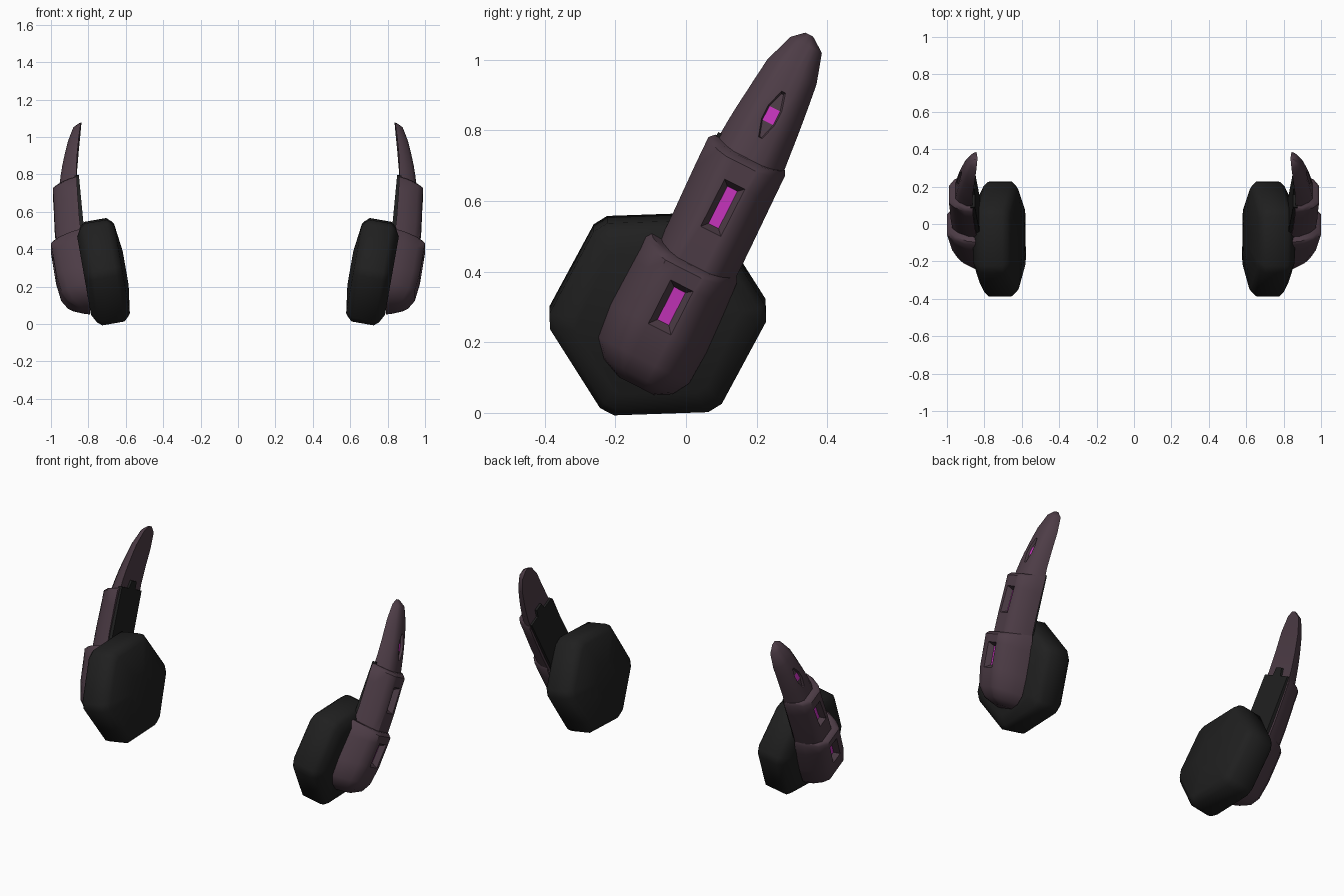
import bpy, bmesh, math
from mathutils import Vector, Matrix

if "Cube" in bpy.data.objects:
    bpy.data.objects.remove(bpy.data.objects["Cube"])


def material(name, rgb):
    m = bpy.data.materials.new(name)
    m.diffuse_color = (*rgb, 1)
    m.use_nodes = True
    m.node_tree.nodes["Principled BSDF"].inputs["Base Color"].default_value = m.diffuse_color
    return m


PURPLE = material("dusky purple", (0.075, 0.046, 0.062))
BLACK = material("soft black", (0.014, 0.014, 0.014))
MAGENTA = material("glowing magenta", (0.58, 0.035, 0.52))

# The arm leans back: s runs along it, t across it
LEAN = math.radians(27)


def place(s, t, x):
    c, n = math.cos(LEAN), math.sin(LEAN)
    return Vector((x, n * s + c * t, c * s - n * t))


def finish(bm, name, mats, angle):
    """Turn the right-hand part into an object, mirrored to the left."""
    mesh = bpy.data.meshes.new(name)
    bm.to_mesh(mesh)
    bm.free()
    ob = bpy.data.objects.new(name, mesh)
    bpy.context.collection.objects.link(ob)
    for m in mats:
        mesh.materials.append(m)
    bpy.ops.object.select_all(action='DESELECT')
    ob.select_set(True)
    bpy.context.view_layer.objects.active = ob
    bpy.ops.object.shade_smooth_by_angle(angle=math.radians(angle))
    mod = ob.modifiers.new("Mirror", 'MIRROR')
    mod.use_axis[0] = True
    mod.use_mirror_merge = False
    return ob


def loft(bm, rings):
    """Skin closed rings of points and cap both ends."""
    loops = [[bm.verts.new(p) for p in r] for r in rings]
    n = len(loops[0])
    rows = [[bm.faces.new((a[i], a[(i + 1) % n], b[(i + 1) % n], b[i]))
             for i in range(n)] for a, b in zip(loops, loops[1:])]
    bm.faces.new(loops[0][::-1])
    bm.faces.new(loops[-1])
    bmesh.ops.recalc_face_normals(bm, faces=bm.faces[:])
    return rows


def section(s, t0, t1, xin, xout, dip=0, win=(-0.21, -0.138)):
    """Rounded trapezoid section with two points marking the window sides."""
    w, d = t1 - t0, xout - xin
    lo, hi = t0 + 0.30 * w, t1 - 0.32 * w
    wl, wr = max(win[0], lo), min(win[1], hi)
    if wr - wl < 0.01:
        wl, wr = lo, hi
    pts = [(t0, 0), (t0 + .04 * w, .35), (t0 + .16 * w, .78), (t0 + .28 * w, 1),
           (wl, 1), (wr, 1),
           (t1 - .30 * w, 1), (t1 - .16 * w, .78), (t1 - .04 * w, .35), (t1, 0)]
    return [place(s - dip * d * k, t, xin + d * k) for t, k in pts]


def shell(name, rings, window_rows, thickness, depth, lit):
    bm = bmesh.new()
    rows = loft(bm, [section(*r) for r in rings])
    faces = [rows[r][4] for r in window_rows]
    bmesh.ops.inset_region(bm, faces=faces, thickness=thickness, depth=-depth,
                           use_even_offset=True)
    for r in lit:
        rows[r][4].material_index = 1
    return finish(bm, name, [PURPLE, MAGENTA], 45)


# Lower shell with rounded foot and cuff lip
shell("lower_shell", [
    (0.004, -0.215, -0.105, 0.790, 0.850),
    (0.030, -0.278, -0.058, 0.793, 0.910),
    (0.078, -0.322, -0.030, 0.798, 0.945),
    (0.177, -0.334, -0.026, 0.811, 0.972),
    (0.316, -0.332, -0.033, 0.828, 0.993),
    (0.395, -0.330, -0.039, 0.838, 1.000, 0.22),
    (0.410, -0.318, -0.048, 0.840, 0.985, 0.22),
], [3], 0.018, 0.03, [3])

# Middle shell
MID = (-0.203, -0.139)
shell("middle_shell", [
    (0.340, -0.286, -0.047, 0.832, 0.968, 0, MID),
    (0.490, -0.290, -0.049, 0.848, 0.980, 0, MID),
    (0.640, -0.296, -0.053, 0.858, 0.986, 0, MID),
    (0.725, -0.298, -0.055, 0.862, 0.990, 0.2, MID),
    (0.740, -0.284, -0.063, 0.862, 0.974, 0.2, MID),
], [1], 0.016, 0.03, [1])

# Pointed tip with a narrow slit
THIN, WIDE = (-0.172, -0.160), (-0.188, -0.146)
shell("tip_shell", [
    (0.680, -0.276, -0.058, 0.860, 0.960, 0, THIN),
    (0.790, -0.270, -0.069, 0.864, 0.947, 0, THIN),
    (0.840, -0.266, -0.074, 0.862, 0.940, 0, WIDE),
    (0.885, -0.261, -0.079, 0.860, 0.932, 0, WIDE),
    (0.935, -0.256, -0.085, 0.856, 0.922, 0, THIN),
    (0.997, -0.249, -0.093, 0.851, 0.908, 0, THIN),
    (1.083, -0.220, -0.120, 0.842, 0.880, 0, THIN),
    (1.113, -0.188, -0.163, 0.838, 0.850, 0, THIN),
], [1, 2, 3], 0.004, 0.014, [2])

# Inner lining plate with a tab on top
bm = bmesh.new()
outline = [(0.15, -0.28), (0.75, -0.28), (0.75, -0.205), (0.795, -0.195),
           (0.795, -0.145), (0.75, -0.135), (0.75, -0.068), (0.15, -0.06)]


def inner_x(s):
    return 0.816 + 0.085 * (s - 0.2) if s < 0.76 else 0.862


loft(bm, [[place(s, t, inner_x(s) + off) for s, t in outline]
          for off in (-0.012, 0.012)])
finish(bm, "inner_plate", [BLACK], 30)

# Ear cushion: six sides with trimmed corners, domed inside, tilted outward
bm = bmesh.new()
turn = (Matrix.Translation((0.715, -0.08, 0.28))
        @ Matrix.Rotation(math.radians(10), 4, 'Y')
        @ Matrix.Rotation(math.radians(2), 4, 'X'))
profile = [(-0.116, 0.10), (-0.096, 0.265), (-0.085, 0.282), (-0.06, 0.307),
           (0.06, 0.307), (0.085, 0.285), (0.11, 0.235)]
angles = [math.radians(60 * k + d) for k in range(6) for d in (-4.2, 4.2)]
loft(bm, [[turn @ Vector((a, r * math.cos(q), r * math.sin(q))) for q in angles]
          for a, r in profile])
finish(bm, "ear_cushion", [BLACK], 50)
